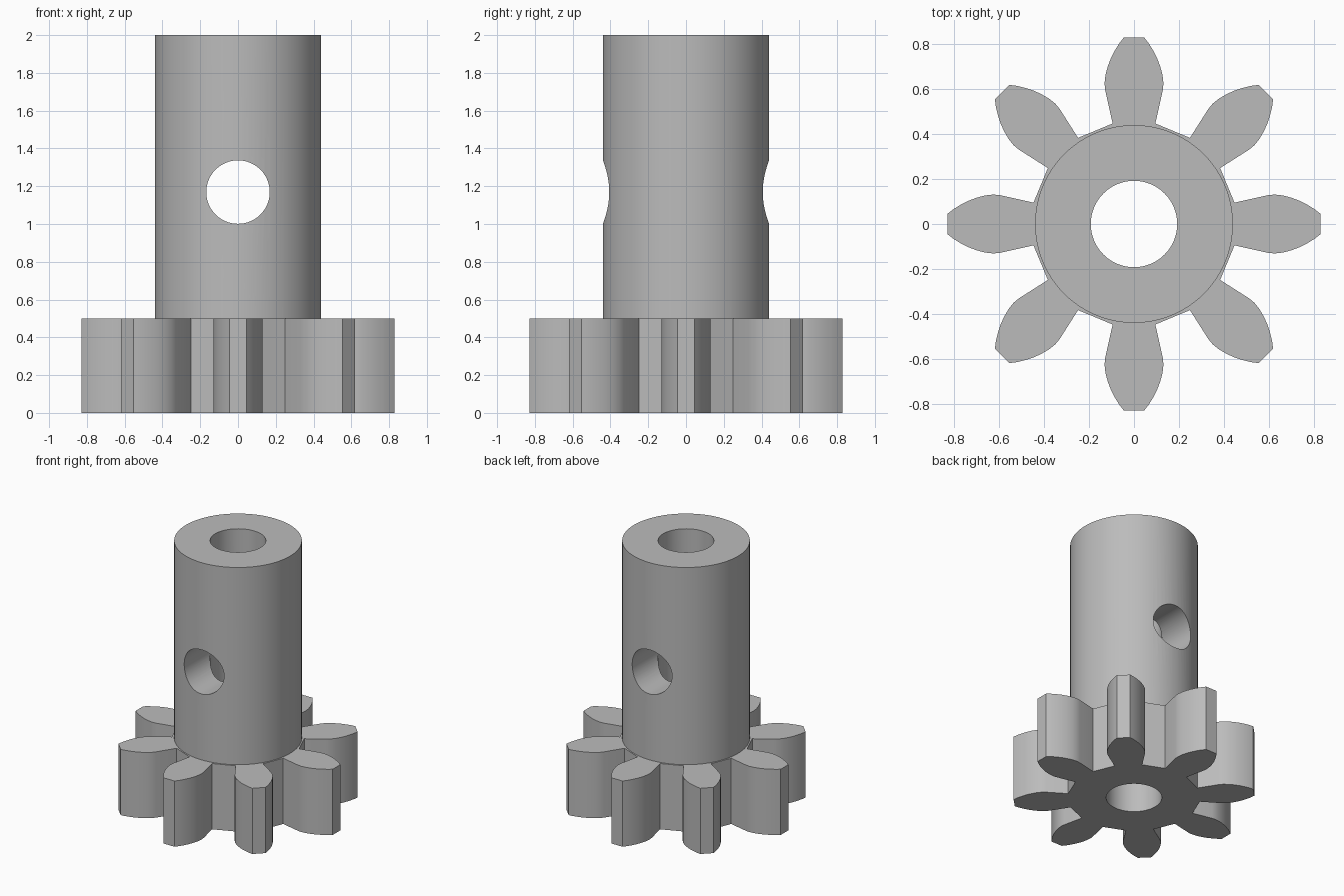
import bpy, bmesh, math
from mathutils import Matrix

if "Cube" in bpy.data.objects:
    bpy.data.objects.remove(bpy.data.objects["Cube"])

TEETH = 8
GEAR_HEIGHT = 0.5

grey = bpy.data.materials.new("mid grey")
grey.diffuse_color = (0.5, 0.5, 0.5, 1)
grey.use_nodes = True
grey.node_tree.nodes["Principled BSDF"].inputs["Base Color"].default_value = grey.diffuse_color


def make_object(name, bm):
    mesh = bpy.data.meshes.new(name)
    bmesh.ops.recalc_face_normals(bm, faces=bm.faces)
    bm.to_mesh(mesh)
    bm.free()
    obj = bpy.data.objects.new(name, mesh)
    bpy.context.collection.objects.link(obj)
    mesh.materials.append(grey)
    return obj


def cylinder(name, radius, depth, matrix, segments=96):
    bm = bmesh.new()
    bmesh.ops.create_cone(bm, cap_ends=True, segments=segments, radius1=radius,
                          radius2=radius, depth=depth, matrix=matrix)
    return make_object(name, bm)


def boolean(obj, other, operation):
    mod = obj.modifiers.new(other.name, 'BOOLEAN')
    mod.operation = operation
    mod.solver = 'EXACT'
    mod.object = other
    bpy.context.view_layer.objects.active = obj
    bpy.ops.object.modifier_apply(modifier=mod.name)
    bpy.data.objects.remove(other)


# Gear: half a tooth flank, mirrored and repeated around the axis
flank = [(0.095, 0.447), (0.128, 0.595), (0.131, 0.625), (0.127, 0.662), (0.117, 0.70),
         (0.103, 0.737), (0.085, 0.772), (0.066, 0.803), (0.046, 0.829)]
tooth = [(-x, y) for x, y in flank] + flank[::-1]
bm = bmesh.new()
verts = []
for i in range(TEETH):
    a = -i * math.tau / TEETH
    c, s = math.cos(a), math.sin(a)
    verts += [bm.verts.new((x * c - y * s, x * s + y * c, 0)) for x, y in tooth]
base = bm.faces.new(verts)
top = bmesh.ops.extrude_face_region(bm, geom=[base], use_keep_orig=True)["geom"]
bmesh.ops.translate(bm, vec=(0, 0, GEAR_HEIGHT),
                    verts=[v for v in top if isinstance(v, bmesh.types.BMVert)])
pinion = make_object("pinion", bm)

# Shaft sleeve rising out of the gear
boolean(pinion, cylinder("sleeve", 0.44, 1.8, Matrix.Translation((0, 0, 1.1))), 'UNION')

# Axial bore and the pin hole from front to back
boolean(pinion, cylinder("bore", 0.192, 3, Matrix.Translation((0, 0, 1))), 'DIFFERENCE')
pin = Matrix.Translation((0, 0, 1.169)) @ Matrix.Rotation(math.pi / 2, 4, 'X')
boolean(pinion, cylinder("pin_hole", 0.168, 2, pin, 64), 'DIFFERENCE')

# Smooth shading with crisp edges
bpy.ops.object.select_all(action='DESELECT')
pinion.select_set(True)
bpy.context.view_layer.objects.active = pinion
bpy.ops.object.shade_smooth_by_angle(angle=math.radians(25))
